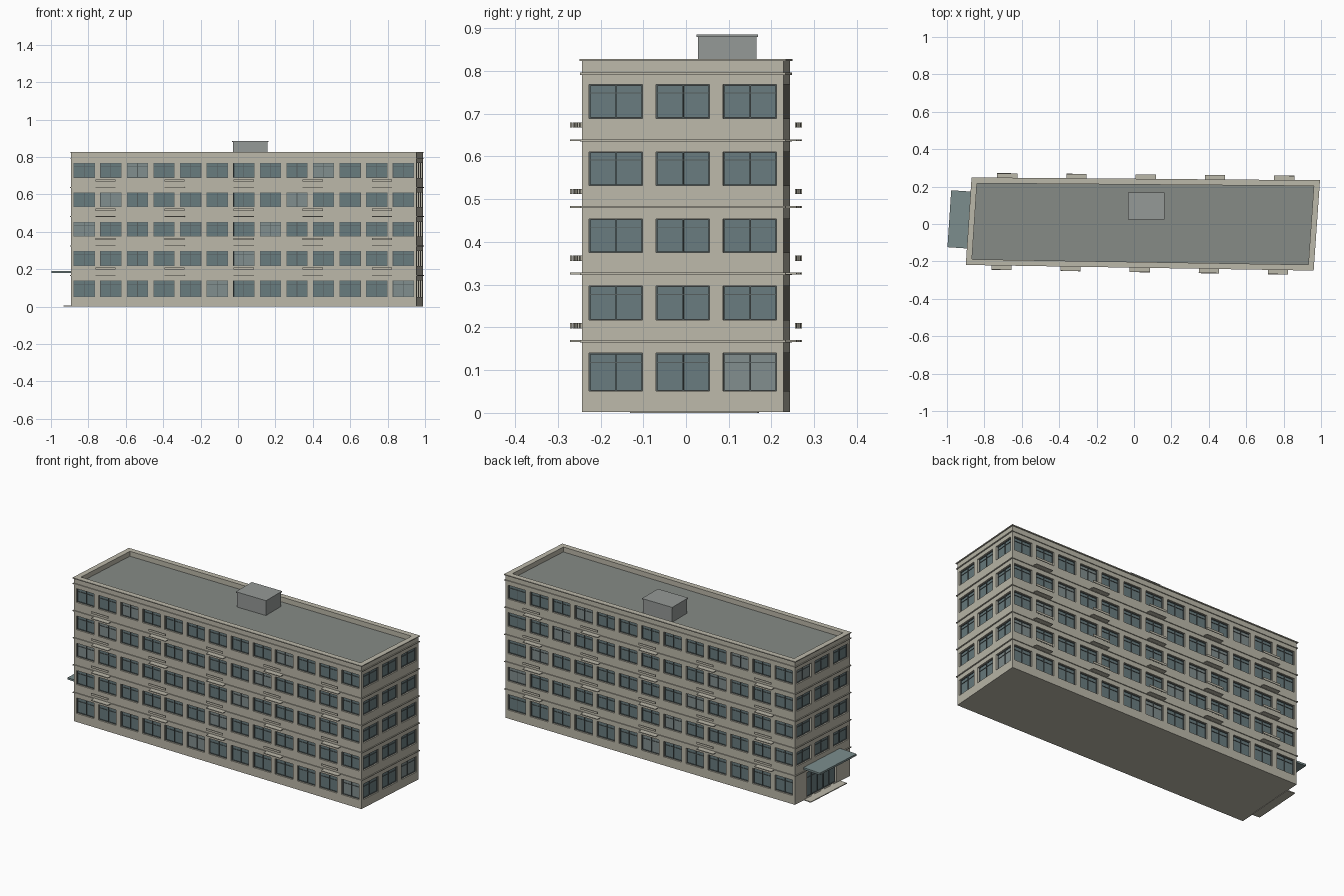
import bpy, bmesh
from mathutils import Vector

if "Cube" in bpy.data.objects:
    bpy.data.objects.remove(bpy.data.objects["Cube"])

def mat(name, rgb):
    m = bpy.data.materials.new(name)
    m.diffuse_color = (*rgb, 1)
    m.use_nodes = True
    m.node_tree.nodes["Principled BSDF"].inputs["Base Color"].default_value = m.diffuse_color
    return m

WALL = mat("wall_beige", (0.50, 0.48, 0.40))
GLASS = mat("glass", (0.14, 0.20, 0.21))
LIGHT = mat("pale_glass", (0.22, 0.27, 0.27))
FRAME = mat("frame_dark", (0.09, 0.11, 0.11))
ROOF = mat("roof_grey", (0.24, 0.26, 0.24))
HUT = mat("hut_grey", (0.30, 0.32, 0.31))
CANOPY = mat("canopy_teal", (0.20, 0.27, 0.27))

# Slightly skewed footprint: front left, front right, back right, back left
CORNERS = [Vector(c) for c in ((-0.893, -0.213, 0), (0.955, -0.243, 0),
                               (0.988, 0.228, 0), (-0.863, 0.243, 0))]
LEVELS = [0.002, 0.168, 0.326, 0.482, 0.638, 0.794]
SILLS = [(0.051, 0.140), (0.217, 0.297), (0.375, 0.454), (0.532, 0.611), (0.689, 0.768)]
DEPTH = 0.012

class Part:
    """Collects faces, then becomes one named object."""
    def __init__(self, name, material):
        self.name, self.material, self.bm = name, material, bmesh.new()

    def face(self, pts):
        return self.bm.faces.new([self.bm.verts.new(p) for p in pts])

    def prism(self, base, z0, z1):
        lo = [Vector((p.x, p.y, z0)) for p in base]
        hi = [Vector((p.x, p.y, z1)) for p in base]
        self.face(lo[::-1])
        self.face(hi)
        for i in range(len(lo)):
            j = (i + 1) % len(lo)
            self.face((lo[i], lo[j], hi[j], hi[i]))

    def finish(self):
        bmesh.ops.remove_doubles(self.bm, verts=self.bm.verts, dist=1e-5)
        me = bpy.data.meshes.new(self.name)
        self.bm.to_mesh(me)
        self.bm.free()
        me.materials.append(self.material)
        bpy.context.collection.objects.link(bpy.data.objects.new(self.name, me))

class Side:
    """One facade: u runs along the wall, d points outward."""
    def __init__(self, i):
        self.p, q = CORNERS[i], CORNERS[(i + 1) % 4]
        self.len = (q - self.p).length
        self.t = (q - self.p).normalized()
        self.n = Vector((self.t.y, -self.t.x, 0))

    def at(self, u, d, z):
        return self.p + self.t * u + self.n * d + Vector((0, 0, z))

    def quad(self, part, u0, u1, z0, z1, d=0):
        part.face([self.at(u, d, z) for u, z in ((u0, z0), (u1, z0), (u1, z1), (u0, z1))])

    def box(self, part, u0, u1, d0, d1, z0, z1):
        part.prism([self.at(u0, d1, 0), self.at(u1, d1, 0),
                    self.at(u1, d0, 0), self.at(u0, d0, 0)], z0, z1)

sides = [Side(i) for i in range(4)]

def outline(d):
    """Footprint offset outward by d."""
    out = []
    for i, c in enumerate(CORNERS):
        a, b = sides[i - 1].n, sides[i].n
        out.append(c + (a + b) * d / (1 + a.dot(b)))
    return out

def ring(part, outer, inner, z0, z1):
    o, n = outline(outer), outline(inner)
    for i in range(4):
        j = (i + 1) % 4
        Z0, Z1 = Vector((0, 0, z0)), Vector((0, 0, z1))
        part.face((o[i] + Z0, o[j] + Z0, o[j] + Z1, o[i] + Z1))
        part.face((n[j] + Z0, n[i] + Z0, n[i] + Z1, n[j] + Z1))
        part.face((o[i] + Z1, o[j] + Z1, n[j] + Z1, n[i] + Z1))
        part.face((o[j] + Z0, o[i] + Z0, n[i] + Z0, n[j] + Z0))

walls = Part("walls", WALL)
panes = Part("window_panes", GLASS)
pale = Part("pale_window_panes", LIGHT)
frames = Part("window_frames", FRAME)

def opening(s, u0, u1, z0, z1, pane, mullions, transom):
    # reveal
    rim = [(u0, z0), (u1, z0), (u1, z1), (u0, z1)]
    for k in range(4):
        a, b = rim[k], rim[(k + 1) % 4]
        walls.face((s.at(a[0], 0, a[1]), s.at(b[0], 0, b[1]),
                    s.at(b[0], -DEPTH, b[1]), s.at(a[0], -DEPTH, a[1])))
    # glass and frame bars
    s.quad(pane, u0, u1, z0, z1, -DEPTH)
    w, d0, d1 = 0.003, -DEPTH, -DEPTH + 0.004
    s.box(frames, u0, u1, d0, d1, z0, z0 + w)
    s.box(frames, u0, u1, d0, d1, z1 - w, z1)
    for u in (u0, u1 - w, *[u0 + (u1 - u0) * m - w / 2 for m in mullions]):
        s.box(frames, u, u + w, d0, d1, z0 + w, z1 - w)
    zt = z0 + (z1 - z0) * transom
    s.box(frames, u0 + w, u1 - w, d0, d1 - 0.001, zt, zt + 0.002)

# Facades, floor by floor
for i, s in enumerate(sides):
    bays = 3 if i % 2 else 13
    pitch = s.len / bays
    for r in range(5):
        lo, hi = LEVELS[r], LEVELS[r + 1]
        if i == 3 and r == 0:       # entrance doors
            z0, z1 = 0.006, 0.150
            spans, mullions = [(0.10, 0.345)], (0.2, 0.4, 0.6, 0.8)
        else:
            z0, z1 = SILLS[r]
            spans = [((c + 0.1) * pitch, (c + 0.9) * pitch) for c in range(bays)]
            mullions = (0.5,)
        s.quad(walls, 0, s.len, lo, z0)
        s.quad(walls, 0, s.len, z1, hi)
        edge = 0
        for c, (u0, u1) in enumerate(spans):
            s.quad(walls, edge, u0, z0, z1)
            lit = (c - r + 3 * i) % 7 == 5
            opening(s, u0, u1, z0, z1, pale if lit else panes, mullions, 0.74)
            edge = u1
        s.quad(walls, edge, s.len, z0, z1)
walls.face([c + Vector((0, 0, LEVELS[0])) for c in reversed(CORNERS)])

# String courses, parapet and coping
bands = Part("floor_bands", WALL)
for z in LEVELS[1:]:
    ring(bands, 0.005, -0.001, z - 0.003, z + 0.002)
parapet = Part("parapet", WALL)
ring(parapet, 0, -0.022, LEVELS[5], 0.824)
coping = Part("coping", WALL)
ring(coping, 0.006, -0.025, 0.823, 0.828)

# Roof deck
roof = Part("roof_deck", ROOF)
roof.face([c + Vector((0, 0, 0.798)) for c in outline(-0.015)])

# Rooftop hut with cap
def rect(x0, x1, y0, y1):
    return [Vector(p) for p in ((x0, y0, 0), (x1, y0, 0), (x1, y1, 0), (x0, y1, 0))]
hut = Part("roof_hut", HUT)
hut.prism(rect(-0.027, 0.158, 0.028, 0.165), 0.798, 0.880)
cap = Part("roof_hut_cap", HUT)
cap.prism(rect(-0.031, 0.162, 0.024, 0.169), 0.880, 0.886)

# Ledges with floating rails on the long sides
ledges = Part("ledges", WALL)
rails = Part("ledge_rails", WALL)
for s in (sides[0], sides[2]):
    for k in range(5):
        u = s.len * (k + 0.5) / 5
        for z in LEVELS[1:5]:
            s.box(ledges, u - 0.054, u + 0.054, 0, 0.030, z - 0.002, z + 0.002)
            s.box(rails, u - 0.054, u + 0.054, 0.026, 0.030, z + 0.030, z + 0.042)

# Entrance canopy and step on the left end
left = sides[3]
canopy = Part("entrance_canopy", CANOPY)
left.box(canopy, 0.07, 0.375, 0, 0.110, 0.180, 0.191)
step = Part("entrance_step", WALL)
left.box(step, 0.075, 0.375, -0.005, 0.045, 0, 0.005)

for part in (walls, panes, pale, frames, bands, parapet, coping, roof, hut, cap,
             ledges, rails, canopy, step):
    part.finish()
